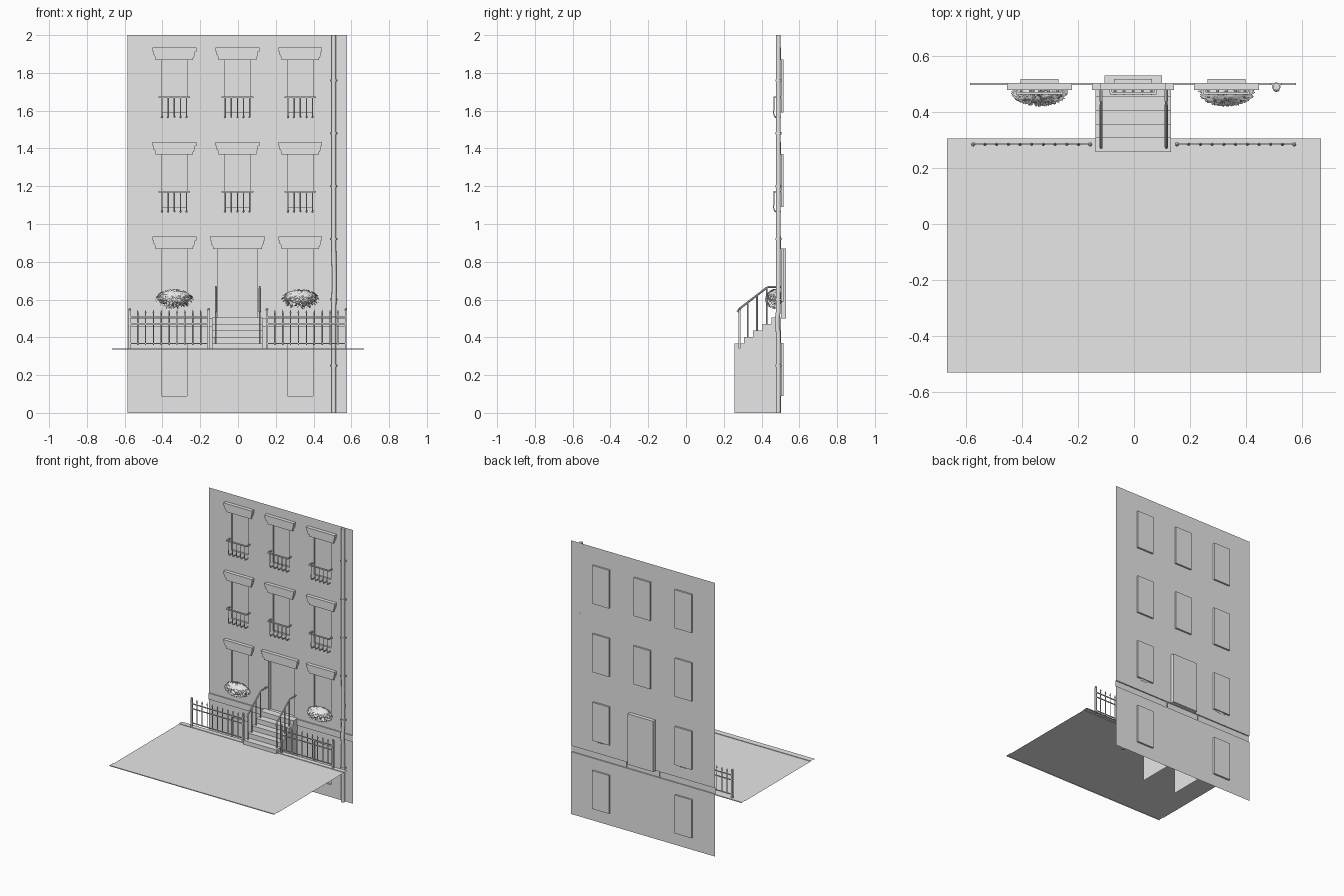
import bpy, bmesh, math, random
from mathutils import Vector, noise

if "Cube" in bpy.data.objects:
    bpy.data.objects.remove(bpy.data.objects["Cube"])

stone = bpy.data.materials.new("plain_grey")
stone.use_nodes = True
GREY = (0.8, 0.8, 0.8, 1)
stone.diffuse_color = GREY
stone.node_tree.nodes["Principled BSDF"].inputs["Base Color"].default_value = GREY


def finish(name, bm, smooth=False):
    bmesh.ops.remove_doubles(bm, verts=bm.verts, dist=1e-5)
    mesh = bpy.data.meshes.new(name)
    bm.to_mesh(mesh)
    bm.free()
    mesh.materials.append(stone)
    ob = bpy.data.objects.new(name, mesh)
    bpy.context.collection.objects.link(ob)
    if smooth:
        bpy.context.view_layer.objects.active = ob
        ob.select_set(True)
        bpy.ops.object.shade_smooth_by_angle(angle=math.radians(40))
        ob.select_set(False)
    return ob


def quad(bm, *pts):
    bm.faces.new([bm.verts.new(p) for p in pts])


def box(bm, x0, x1, y0, y1, z0, z1):
    vs = bmesh.ops.create_cube(bm, size=1)["verts"]
    for v in vs:
        v.co = ((x0 + x1) / 2 + v.co.x * (x1 - x0),
                (y0 + y1) / 2 + v.co.y * (y1 - y0),
                (z0 + z1) / 2 + v.co.z * (z1 - z0))


def tube(bm, pts, r, sides=8):
    """Round bar swept along a path."""
    pts = [Vector(p) for p in pts]
    rings = []
    for i, p in enumerate(pts):
        t = (pts[min(i + 1, len(pts) - 1)] - pts[max(i - 1, 0)]).normalized()
        a = t.cross(Vector((0, 1, 0)) if abs(t.y) < 0.8 else Vector((1, 0, 0))).normalized()
        b = t.cross(a)
        rings.append([bm.verts.new(p + r * (math.cos(k * math.tau / sides) * a
                                            + math.sin(k * math.tau / sides) * b))
                      for k in range(sides)])
    for lo, hi in zip(rings, rings[1:]):
        for k in range(sides):
            n = (k + 1) % sides
            bm.faces.new((lo[k], lo[n], hi[n], hi[k]))
    bm.faces.new(rings[0][::-1])
    bm.faces.new(rings[-1])


def ball(bm, p, r):
    vs = bmesh.ops.create_icosphere(bm, subdivisions=1, radius=r)["verts"]
    bmesh.ops.translate(bm, verts=vs, vec=p)


COLUMNS = (-0.337, -0.003, 0.33)
FLOORS = (1.87, 1.37, 0.87, 0.37)     # window head heights
HALF, TALL, DOOR = 0.068, 0.28, 0.103
WALL, LEDGE, GLASS, DOOR_BACK = 0.503, 0.495, 0.516, 0.53
GROUND = 0.34


# Facade: a sheet with recessed windows and door and a projecting ledge
def depth(x, z):
    if abs(x - COLUMNS[1]) < DOOR and 0.5 < z < FLOORS[2]:
        return DOOR_BACK
    for c in COLUMNS:
        for top in FLOORS:
            if c == COLUMNS[1] and top < 1:
                continue
            if abs(x - c) < HALF and top - TALL < z < top:
                return GLASS
    return LEDGE if 0.455 < z < 0.5 else WALL


xs = sorted([-0.585, 0.578] + [c + s * HALF for c in COLUMNS for s in (-1, 1)]
            + [COLUMNS[1] + s * DOOR for s in (-1, 1)])
zs = sorted([0, 2, 0.455, 0.5] + [t - d for t in FLOORS for d in (0, TALL)])
bm = bmesh.new()
mid = lambda a, i: (a[i] + a[i + 1]) / 2
for i in range(len(xs) - 1):
    for j in range(len(zs) - 1):
        x0, x1, z0, z1 = xs[i], xs[i + 1], zs[j], zs[j + 1]
        y = depth(mid(xs, i), mid(zs, j))
        quad(bm, (x0, y, z0), (x1, y, z0), (x1, y, z1), (x0, y, z1))
        if i + 2 < len(xs):
            n = depth(mid(xs, i + 1), mid(zs, j))
            if n != y:
                quad(bm, (x1, y, z0), (x1, n, z0), (x1, n, z1), (x1, y, z1))
        if j + 2 < len(zs):
            n = depth(mid(xs, i), mid(zs, j + 1))
            if n != y:
                quad(bm, (x0, y, z1), (x1, y, z1), (x1, n, z1), (x0, n, z1))
bmesh.ops.remove_doubles(bm, verts=bm.verts, dist=1e-5)
bmesh.ops.dissolve_limit(bm, angle_limit=0.01, verts=bm.verts, edges=bm.edges)
finish("facade_wall", bm)

# Moulded lintels: stacked slabs, wider towards the top
for top in FLOORS[:3]:
    for k, c in enumerate(COLUMNS):
        w = 0.146 if (k == 1 and top < 1) else 0.116
        bm = bmesh.new()
        for inset, front, z0, z1 in ((0.016, 0.489, -0.003, 0.010), (0.013, 0.486, 0.010, 0.018),
                                     (0.010, 0.483, 0.018, 0.024), (0.006, 0.480, 0.024, 0.042),
                                     (0, 0.477, 0.042, 0.064)):
            box(bm, c - w + inset, c + w - inset, front, WALL, top + z0, top + z1)
        finish("lintel", bm)

# Window guards with bellied bars
for top in FLOORS[:2]:
    base = top - 0.31
    for c in COLUMNS:
        bm = bmesh.new()
        rail_z = base + 0.112
        box(bm, c - 0.083, c + 0.083, 0.462, 0.471, rail_z - 0.005, rail_z + 0.003)
        for s in (-1, 1):
            box(bm, c + s * 0.08 - 0.004, c + s * 0.08 + 0.004, 0.466, WALL,
                rail_z - 0.005, rail_z + 0.003)
        for k in range(-2, 3):
            x = c + k * 0.0325
            tube(bm, [(x, 0.467, rail_z), (x, 0.467, base + 0.05), (x, 0.463, base + 0.03),
                      (x, 0.468, base + 0.012), (x, 0.48, base + 0.006), (x, WALL, base + 0.006)],
                 0.0032, 6)
            ball(bm, (x, 0.473, base + 0.007), 0.006)
        finish("window_guard", bm, True)

# Pavement sheet with a kerb strip along each long edge
bm = bmesh.new()
profile = [(-0.53, GROUND - 0.004), (-0.53, GROUND + 0.002), (-0.487, GROUND + 0.002),
           (-0.487, GROUND - 0.002), (0.272, GROUND - 0.002), (0.272, GROUND + 0.002),
           (0.305, GROUND + 0.002), (0.305, GROUND - 0.004)]
for (ya, za), (yb, zb) in zip(profile, profile[1:]):
    quad(bm, (-0.667, ya, za), (0.667, ya, za), (0.667, yb, zb), (-0.667, yb, zb))
finish("pavement", bm)

# Entrance steps: hollow, with side walls reaching the basement level
bm = bmesh.new()
L, R, STEPS, Y0, GO, RISE = -0.137, 0.131, 5, 0.257, 0.049, 0.0345
z = GROUND - 0.005
outline = [(Y0, 0)]
for i in range(STEPS):
    y, up = Y0 + i * GO, 0.367 + i * RISE
    back = Y0 + (i + 1) * GO if i < STEPS - 1 else WALL
    quad(bm, (L, y, z), (R, y, z), (R, y, up), (L, y, up))
    quad(bm, (L, y, up), (R, y, up), (R, back, up), (L, back, up))
    outline += [(y, up), (back, up)]
    z = up
outline.append((WALL, 0))
for x in (L, R):
    bm.faces.new([bm.verts.new((x, y, zz)) for y, zz in outline])
finish("entrance_steps", bm)

# Stair handrails
for x in (-0.117, 0.115):
    bm = bmesh.new()
    tube(bm, [(x, 0.272, 0.535), (x, 0.285, 0.553), (x, 0.425, 0.661),
              (x, 0.437, 0.667), (x, WALL, 0.667)], 0.0055)
    for y, z0, z1 in ((0.283, 0.36, 0.55), (0.327, 0.395, 0.585),
                      (0.376, 0.43, 0.622), (0.427, 0.465, 0.662)):
        tube(bm, [(x, y, z0), (x, y, z1)], 0.0042)
    finish("stair_handrail", bm, True)

# Street fences with posts, rails and pointed bars
for x0, x1 in ((-0.573, -0.156), (0.153, 0.571)):
    bm = bmesh.new()
    y = 0.284
    for x in (x0, x1):
        box(bm, x - 0.0055, x + 0.0055, y - 0.0055, y + 0.0055, GROUND, 0.542)
        ball(bm, (x, y, 0.547), 0.0085)
    for z in (0.367, 0.472, 0.507):
        box(bm, x0, x1, y - 0.003, y + 0.003, z - 0.003, z + 0.003)
    for k in range(1, 10):
        x = x0 + (x1 - x0) * k / 10
        tube(bm, [(x, y, 0.36), (x, y, 0.53)], 0.0033, 6)
        tip = bmesh.ops.create_cone(bm, segments=6, radius1=0.006, radius2=0, depth=0.02)["verts"]
        bmesh.ops.translate(bm, verts=tip, vec=(x, y, 0.538))
    finish("street_fence", bm)

# Drainpipe with collars, bending round the ledge
bm = bmesh.new()
PX, PY = 0.507, 0.489
tube(bm, [(PX, PY, 0), (PX, PY, 0.42), (PX, PY - 0.006, 0.46), (PX, PY - 0.006, 0.5),
          (PX, PY, 0.54), (PX + 0.003, PY, 0.7), (PX, PY, 0.9), (PX, PY, 2)], 0.0125, 12)
for z in (0.25, 0.6, 0.92, 1.2, 1.48, 1.76):
    tube(bm, [(PX, PY, z - 0.006), (PX, PY, z + 0.006)], 0.0155, 12)
    box(bm, PX - 0.02, PX + 0.02, PY + 0.006, WALL, z - 0.005, z + 0.005)
finish("drainpipe", bm, True)

# Leafy window shrubs: a core covered with small leaves
random.seed(4)
for c in (COLUMNS[0], COLUMNS[2]):
    bm = bmesh.new()
    bmesh.ops.create_icosphere(bm, subdivisions=4, radius=1)
    for v in bm.verts:
        d = v.co.normalized()
        k = 0.92 + 0.12 * noise.noise(d * 4 + Vector((c, 0, 0)))
        v.co = Vector((c + d.x * 0.093 * k, 0.473 + d.y * 0.046 * k, 0.608 + d.z * 0.045 * k))
    for _ in range(260):
        d = Vector([random.gauss(0, 1) for _ in range(3)]).normalized()
        if d.y > 0.2:
            continue
        p = Vector((c + d.x * 0.087, 0.473 + d.y * 0.043, 0.608 + d.z * 0.042))
        side = d.cross(Vector((0.2, 0.1, 1))).normalized() * 0.007
        down = Vector((d.x, d.y * 0.5, -0.7)).normalized() * 0.014
        lift = d * 0.005
        quad(bm, p - down * 0.5, p + side + lift, p + down + lift, p - side + lift)
    finish("window_shrub", bm, True)
